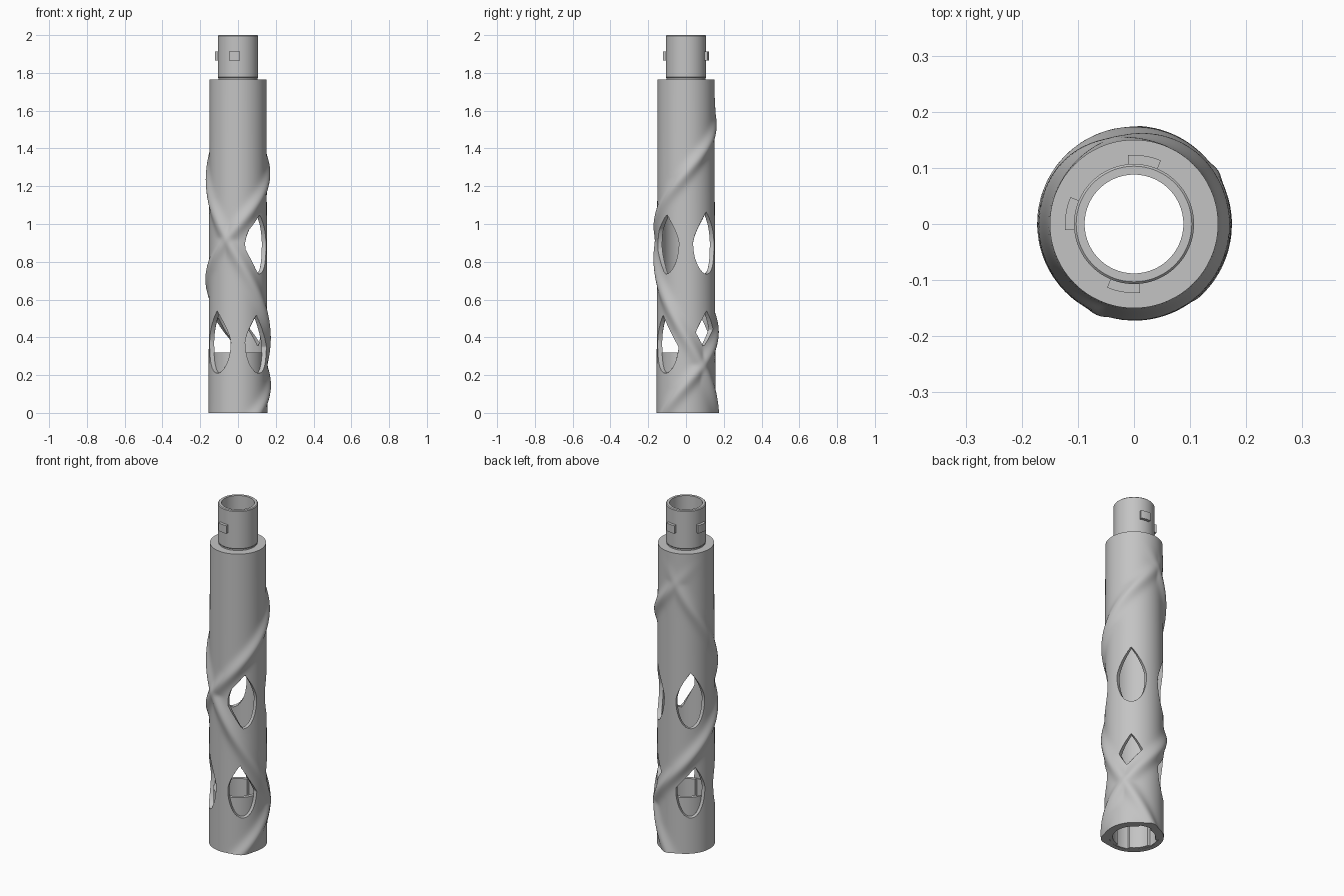
import bpy, bmesh, math
from math import sin, cos, radians, degrees, exp, pi

if "Cube" in bpy.data.objects:
    bpy.data.objects.remove(bpy.data.objects["Cube"])

grey = bpy.data.materials.new("plain grey")
grey.use_nodes = True
grey.diffuse_color = (0.55, 0.55, 0.55, 1)
grey.node_tree.nodes["Principled BSDF"].inputs["Base Color"].default_value = (0.55, 0.55, 0.55, 1)

TOP = 1.765      # shoulder height
WALL = 0.13      # inner radius of the body


def finish(name, bm):
    bmesh.ops.recalc_face_normals(bm, faces=bm.faces)
    mesh = bpy.data.meshes.new(name)
    bm.to_mesh(mesh)
    bm.free()
    mesh.materials.append(grey)
    ob = bpy.data.objects.new(name, mesh)
    bpy.context.collection.objects.link(ob)
    return ob


def smooth(ob, angle=35):
    bpy.ops.object.select_all(action='DESELECT')
    bpy.context.view_layer.objects.active = ob
    ob.select_set(True)
    bpy.ops.object.shade_smooth_by_angle(angle=radians(angle))


def lathe(name, profile, start=0, end=360, steps=144):
    """Turn a closed profile of (radius or radius function, z) around z."""
    full = end - start == 360
    bm = bmesh.new()
    rows = []
    for i in range(steps if full else steps + 1):
        a = start + (end - start) * i / steps
        row = []
        for r, z in profile:
            r = r(a, z) if callable(r) else r
            row.append(bm.verts.new((r * cos(radians(a)), r * sin(radians(a)), z)))
        rows.append(row)
    pairs = list(zip(rows, rows[1:])) + ([(rows[-1], rows[0])] if full else [])
    for p, q in pairs:
        for j in range(len(profile)):
            k = (j + 1) % len(profile)
            bm.faces.new((p[j], q[j], q[k], p[k]))
    if not full:
        bm.faces.new(rows[0])
        bm.faces.new(rows[-1])
    return finish(name, bm)


# Two counter-wound spiral ridges: distance across the surface to each
def ridge_distance(a, z, centre_angle, centre_z, rise):
    height = centre_z + rise * (a - centre_angle)
    turn = abs(rise) * 360
    dz = (z - height + turn / 2) % turn - turn / 2
    slope = math.atan(abs(rise) * degrees(1) / 0.16)
    return abs(dz) * cos(slope)


def distances(a, z):
    return (ridge_distance(a, z, -112, 0.92, 0.00311),
            ridge_distance(a, z, -112, 0.92, -0.00465))


def body_radius(a, z):
    bumps = [exp(-(d / 0.034) ** 2) for d in distances(a, z)]
    height = sum(b ** 4 for b in bumps) ** 0.25
    t = min(1, max(0, (1.74 - z) / 0.36))
    return 0.156 - 0.006 * z / TOP + 0.019 * height * t * t * (3 - 2 * t)


# Main tube, hollow, with a shoulder at the top
rows = 170
outer = [(body_radius, TOP * i / rows) for i in range(rows + 1)]
body = lathe("tube_body", outer + [(0.1, TOP), (0.1, 1.715), (WALL, 1.715), (WALL, 0)])


# Windows: pointed above, rounded below, kept clear of the ridges
def in_window(u, z, angle, mid):
    v = (z - mid) / 0.165
    if abs(v) >= 1:
        return False
    half = 1 - v ** 1.5 if v > 0 else math.sqrt(1 - v * v)
    a = angle + degrees(u / 0.155)
    return abs(u) < 0.083 * half and min(distances(a, z)) > 0.06


def window_cutter(bm, angle, mid, start, n=72):
    outline = []
    for i in range(n):
        t = 2 * pi * i / n
        low, high = 0, 0.3
        for _ in range(14):
            m = (low + high) / 2
            if in_window(m * cos(t), start + m * sin(t), angle, mid):
                low = m
            else:
                high = m
        outline.append((radians(angle) + low * cos(t) / 0.155, start + low * sin(t)))
    loops, hubs = [], []
    for r in (0.1, 0.25):
        loops.append([bm.verts.new((r * cos(a), r * sin(a), z)) for a, z in outline])
        a = radians(angle)
        hubs.append(bm.verts.new((r * cos(a), r * sin(a), start)))
    inner, out = loops
    for i in range(n):
        k = (i + 1) % n
        bm.faces.new((inner[i], inner[k], out[k], out[i]))
        bm.faces.new((inner[k], inner[i], hubs[0]))
        bm.faces.new((out[i], out[k], hubs[1]))


bm = bmesh.new()
for angle in (-45, 45, 135):
    window_cutter(bm, angle, 0.9, 0.9)
for angle, start in ((-135, 0.36), (-45, 0.35), (45, 0.46), (135, 0.36)):
    window_cutter(bm, angle, 0.375, start)
cutter = finish("window_cutter", bm)
cutter.hide_render = True

cut = body.modifiers.new("windows", 'BOOLEAN')
cut.operation = 'DIFFERENCE'
cut.solver = 'EXACT'
cut.object = cutter
bpy.ops.object.select_all(action='DESELECT')
bpy.context.view_layer.objects.active = body
body.select_set(True)
bpy.ops.object.modifier_apply(modifier=cut.name)
bpy.data.objects.remove(cutter)
smooth(body)

# Neck with a chamfered rim and a small groove at its foot
neck = lathe("neck", [(0.088, 1.71), (0.107, 1.71), (0.104, TOP), (0.104, 1.773),
                      (0.107, 1.777), (0.107, 1.996), (0.103, 2), (0.088, 2)], steps=96)
smooth(neck)

# Three locking tabs on the neck
TABS = (81, 171, 261)
for i, a in enumerate(TABS):
    tab = lathe("locking_tab_%d" % (i + 1),
                [(0.1, 1.865), (0.123, 1.865), (0.123, 1.912), (0.1, 1.912)],
                a - 14, a + 14, 10)
    smooth(tab)


# Socket in the foot, with a channel for each tab
def socket_radius(a, z):
    return 0.125 if any(abs(a - t) < 17 for t in TABS) else 0.112


socket = lathe("foot_socket", [(socket_radius, 0.001), (0.132, 0.001),
                               (0.132, 0.32), (socket_radius, 0.32)])
smooth(socket)
